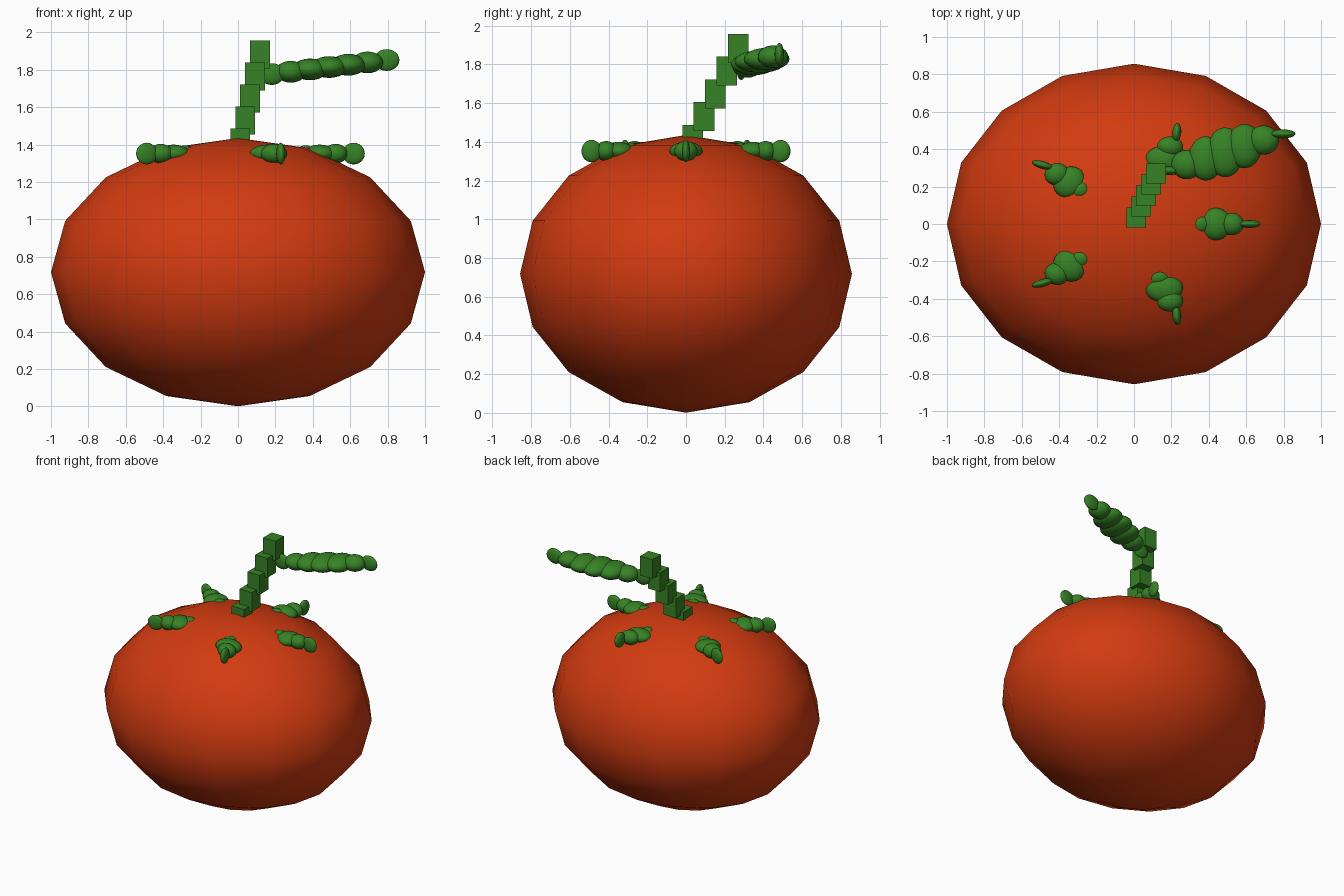
import bpy, bmesh
from math import radians, sin, pi
from mathutils import Matrix, Vector

old = bpy.data.objects.get("Cube")
if old:
    bpy.data.objects.remove(old, do_unlink=True)


def material(name, rgb):
    mat = bpy.data.materials.new(name)
    mat.use_nodes = True
    mat.diffuse_color = (*rgb, 1)
    mat.node_tree.nodes["Principled BSDF"].inputs["Base Color"].default_value = (*rgb, 1)
    return mat


red = material("tomato red", (0.64, 0.043, 0.005))
green = material("leaf green", (0.037, 0.225, 0.019))


def finish(name, bm, mat, smooth):
    mesh = bpy.data.meshes.new(name)
    for face in bm.faces:
        face.smooth = smooth
    bm.to_mesh(mesh)
    bm.free()
    mesh.materials.append(mat)
    obj = bpy.data.objects.new(name, mesh)
    bpy.context.collection.objects.link(obj)
    return obj


def add_ball(bm, centre, radii, turn=0.0, squash=1.0, segments=24, rings=12):
    """Ellipsoid turned about z, then flattened along y."""
    m = (Matrix.Translation(centre) @ Matrix.Diagonal((1, squash, 1, 1))
         @ Matrix.Rotation(turn, 4, 'Z') @ Matrix.Diagonal((*radii, 1)))
    bmesh.ops.create_uvsphere(bm, u_segments=segments, v_segments=rings,
                              radius=1, matrix=m)


# Fruit: a coarse, smooth shaded ellipsoid
bm = bmesh.new()
add_ball(bm, (0, 0, 0.718), (1, 0.857, 0.717), segments=16, rings=8)
finish("fruit_body", bm, red, True)

# Stem: leaning stack of five blocks
bm = bmesh.new()
for i in range(5):
    centre = Vector((0.012, 0.034, 1.412)) + i * Vector((0.0264, 0.059, 0.1175))
    bmesh.ops.create_cube(bm, size=1, matrix=Matrix.Translation(centre)
                          @ Matrix.Diagonal((0.106, 0.106, 0.15, 1)))
finish("stem", bm, green, False)

# Crown leaves: four balls each, narrowing towards the tip
# (distance from the middle, length, width, height)
leaf_balls = [(0.36, 0.055, 0.06, 0.044), (0.437, 0.085, 0.1, 0.048),
              (0.522, 0.065, 0.07, 0.052), (0.618, 0.06, 0.024, 0.058)]
# (name, direction, heading in degrees)
leaves = [("left", (1, 0), 0),
          ("front_left", (0.37, -0.79), -86), ("back_left", (0.37, 0.79), 86),
          ("front_right", (-0.79, -0.51), -161), ("back_right", (-0.79, 0.51), 161)]
for name, (dx, dy), heading in leaves:
    bm = bmesh.new()
    for dist, length, width, height in leaf_balls:
        add_ball(bm, (dx * dist, dy * dist, 1.352), (length, width, height),
                 radians(heading), 0.86)
    finish("crown_leaf_" + name, bm, green, True)

# Stem leaf: seven balls, widest in the middle
bm = bmesh.new()
start, end = Vector((0.18, 0.285, 1.777)), Vector((0.795, 0.482, 1.852))
for i in range(7):
    t = i / 6
    width = 0.024 + 0.109 * sin(pi * t)
    length = 0.068 + 0.03 * sin(pi * t)
    add_ball(bm, start.lerp(end, t), (length, width, 0.058))
finish("stem_leaf", bm, green, True)
